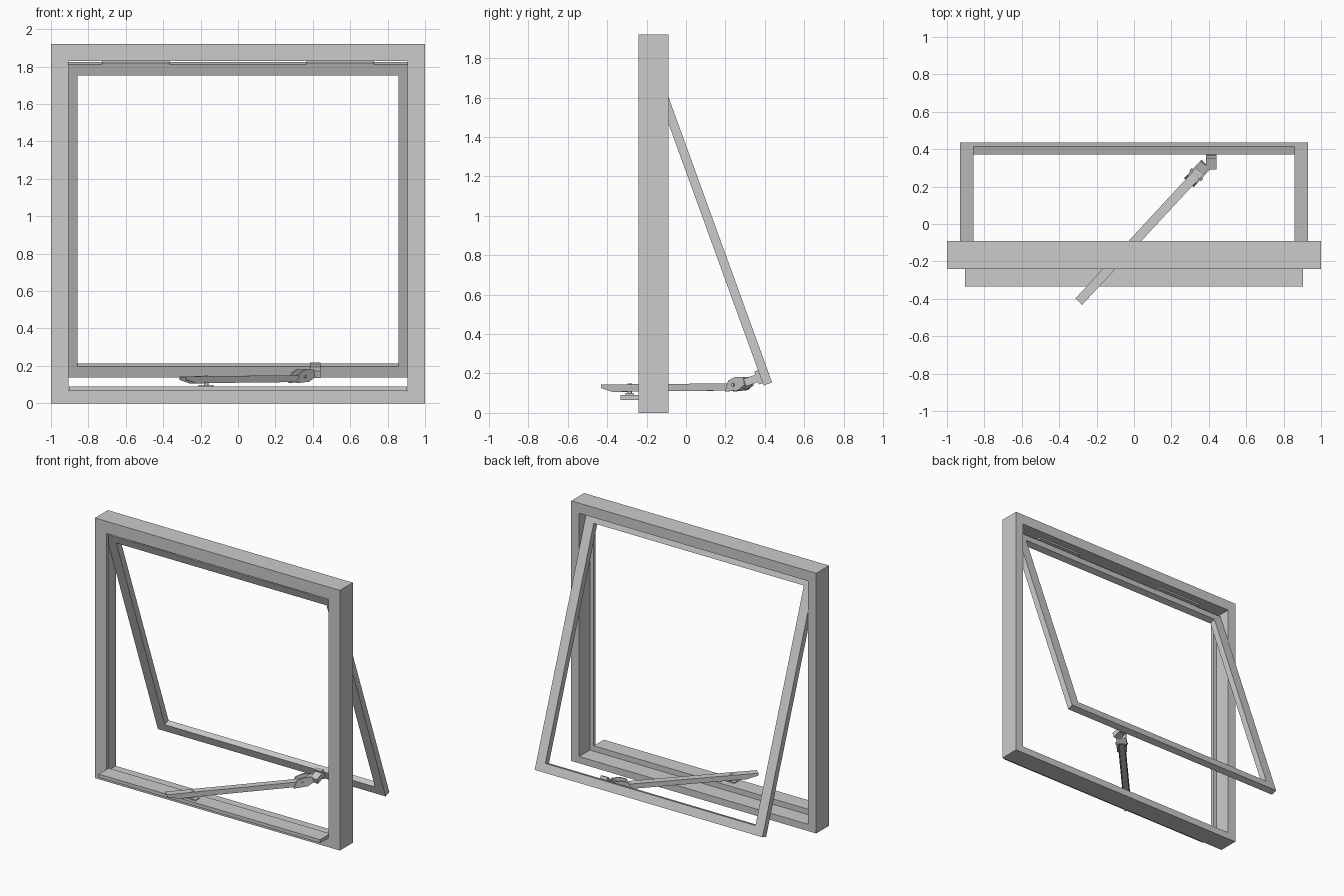
import bpy, bmesh
from math import radians
from mathutils import Matrix, Vector

if "Cube" in bpy.data.objects:
    bpy.data.objects.remove(bpy.data.objects["Cube"])


def finish(name, bm, matrix=None):
    bmesh.ops.recalc_face_normals(bm, faces=bm.faces)
    mesh = bpy.data.meshes.new(name)
    bm.to_mesh(mesh)
    bm.free()
    ob = bpy.data.objects.new(name, mesh)
    bpy.context.collection.objects.link(ob)
    if matrix:
        ob.matrix_world = matrix
    return ob


def ring(name, loops, matrix=None):
    """Rectangular frame: loops of (half width, z low, z high, y) bridged in a cycle."""
    bm = bmesh.new()
    rows = [[bm.verts.new(p) for p in ((-h, y, a), (h, y, a), (h, y, b), (-h, y, b))]
            for h, a, b, y in loops]
    for i, row in enumerate(rows):
        nxt = rows[(i + 1) % len(rows)]
        for k in range(4):
            j = (k + 1) % 4
            bm.faces.new((row[k], row[j], nxt[j], nxt[k]))
    return finish(name, bm, matrix)


def add_prism(bm, profile, y0, y1):
    """Extrude an x-z profile from y0 to y1."""
    a = [bm.verts.new((x, y0, z)) for x, z in profile]
    b = [bm.verts.new((x, y1, z)) for x, z in profile]
    bm.faces.new(a)
    bm.faces.new(b[::-1])
    for i in range(len(a)):
        j = (i + 1) % len(a)
        bm.faces.new((a[i], b[i], b[j], a[j]))


def box(name, x0, x1, y0, y1, z0, z1, matrix=None):
    bm = bmesh.new()
    add_prism(bm, [(x0, z0), (x1, z0), (x1, z1), (x0, z1)], y0, y1)
    return finish(name, bm, matrix)


def cylinder(name, r, z0, z1, at, segments=16, matrix=None):
    bm = bmesh.new()
    bmesh.ops.create_cone(bm, cap_ends=True, segments=segments, radius1=r, radius2=r,
                          depth=z1 - z0,
                          matrix=Matrix.Translation((at[0], at[1], (z0 + z1) / 2)))
    ob = finish(name, bm, matrix)
    for p in ob.data.polygons:
        p.use_smooth = len(p.vertices) == 4
    return ob


# Fixed outer frame with a stop lip at the front and a rebate behind it
ring("outer_frame", [
    (1.0, 0, 1.92, -0.24), (0.905, 0.065, 1.83, -0.24), (0.905, 0.065, 1.83, -0.215),
    (0.935, 0.05, 1.845, -0.215), (0.935, 0.05, 1.845, -0.09), (1.0, 0, 1.92, -0.09)])

# Inside sill board
box("sill_board", -0.904, 0.904, -0.333, -0.215, 0.065, 0.09)

# Top-hung sash, swung outwards about its top edge
swing = Matrix.Translation((0, -0.213, 1.81)) @ Matrix.Rotation(radians(19.95), 4, 'X')
H, T = 1.778, 0.046
ring("sash", [(0.93, -H, 0, 0), (0.858, -H + 0.063, -0.06, 0),
              (0.858, -H + 0.063, -0.06, T), (0.93, -H, 0, T)], swing)

# Hinges under the head of the frame
for side, s in (("left", -1), ("right", 1)):
    x0, x1 = sorted((s * 0.365, s * 0.727))
    box("hinge_plate_" + side, x0, x1, -0.205, -0.15, 1.833, 1.845)
    box("hinge_leaf_" + side, x0, x1, 0.004, T - 0.004, 0, 0.008, swing)

# Stay arm: channel with a tapered handle end
arm = Matrix.Translation((-0.295, -0.415, 0)) @ Matrix.Rotation(radians(47.2), 4, 'Z')
W, t = 0.025, 0.007
side_profile = [(0, 0.126), (0.085, 0.105), (0.16, 0.108), (0.95, 0.114),
                (0.95, 0.15), (0.16, 0.145), (0, 0.143)]
top_profile = [(0, 0.137), (0.16, 0.138), (0.95, 0.143), (0.95, 0.15), (0.16, 0.145), (0, 0.143)]
bm = bmesh.new()
add_prism(bm, side_profile, -W, -W + t)
add_prism(bm, side_profile, W - t, W)
add_prism(bm, top_profile, -W + t, W - t)
finish("stay_arm", bm, arm)

# Pivot pin standing on the sill
box("pin_base", -0.21, -0.13, -0.31, -0.265, 0.09, 0.098)
cylinder("stay_pin", 0.012, 0.098, 0.148, (-0.17, -0.285))

# Bracket fixed to the bottom rail of the sash
box("bracket_plate", 0.385, 0.44, -0.02, 0, -1.765, -1.695, swing)
box("bracket_knuckle", 0.385, 0.44, -0.085, -0.02, -1.752, -1.712, swing)

# Fork joining the arm to the bracket
fork = arm @ Matrix.Translation((0.9, 0, 0.115)) @ Matrix.Rotation(radians(-12), 4, 'Y')
fork_profile = [(-0.035, 0.0), (0.06, -0.012), (0.105, 0.005), (0.105, 0.045),
                (0.05, 0.058), (0.0, 0.05)]
bm = bmesh.new()
add_prism(bm, fork_profile, -0.035, -0.026)
add_prism(bm, fork_profile, 0.026, 0.035)
add_prism(bm, [(0.06, -0.01), (0.105, 0.005), (0.105, 0.04), (0.06, 0.03)], -0.026, 0.026)
finish("arm_fork", bm, fork)
cylinder("fork_pin", 0.009, -0.042, 0.042, (0, 0), 12,
         fork @ Matrix.Translation((0.03, 0, 0.022)) @ Matrix.Rotation(radians(90), 4, 'X'))
